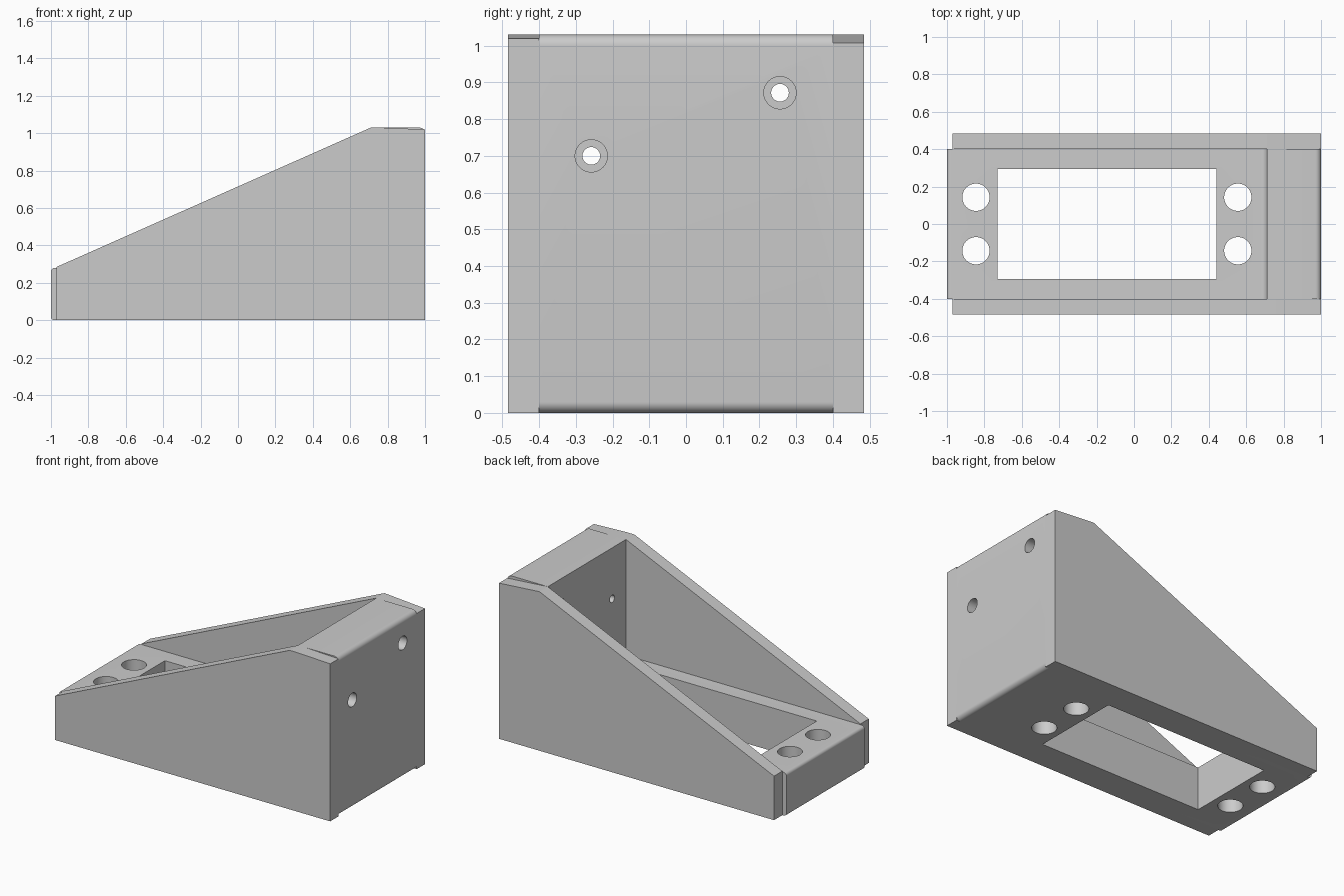
import bpy, bmesh, math
from mathutils import Vector

old = bpy.data.objects.get("Cube")
if old:
    bpy.data.objects.remove(old, do_unlink=True)

grey = bpy.data.materials.new("plain grey")
grey.use_nodes = True
colour = (0.6, 0.6, 0.6, 1)
grey.diffuse_color = colour
grey.node_tree.nodes["Principled BSDF"].inputs["Base Color"].default_value = colour


def extrude_profile(name, profile, y0, y1):
    """Extrude an XZ outline from y0 to y1."""
    bm = bmesh.new()
    face = bm.faces.new([bm.verts.new((x, y0, z)) for x, z in profile])
    out = bmesh.ops.extrude_face_region(bm, geom=[face])
    verts = [v for v in out["geom"] if isinstance(v, bmesh.types.BMVert)]
    bmesh.ops.translate(bm, verts=verts, vec=(0, y1 - y0, 0))
    bmesh.ops.recalc_face_normals(bm, faces=bm.faces)
    mesh = bpy.data.meshes.new(name)
    bm.to_mesh(mesh)
    bm.free()
    mesh.materials.append(grey)
    obj = bpy.data.objects.new(name, mesh)
    bpy.context.collection.objects.link(obj)
    return obj


def rounded(corners, steps=8):
    """Outline with an arc-like fillet at each (x, z, radius) corner."""
    points = []
    for i, (x, z, r) in enumerate(corners):
        p = Vector((x, z))
        if r == 0:
            points.append(p)
            continue
        a = (Vector(corners[i - 1][:2]) - p).normalized() * r
        b = (Vector(corners[(i + 1) % len(corners)][:2]) - p).normalized() * r
        for s in range(steps + 1):
            t = math.pi / 2 * s / steps
            points.append(p + a * (1 - math.sin(t)) + b * (1 - math.cos(t)))
    return points


def cut(target, cutter):
    cutter.hide_render = True
    mod = target.modifiers.new("cut", "BOOLEAN")
    mod.object = cutter
    mod.operation = "DIFFERENCE"
    mod.solver = "EXACT"
    bpy.context.view_layer.objects.active = target
    bpy.ops.object.modifier_apply(modifier=mod.name)
    bpy.data.objects.remove(cutter, do_unlink=True)


def drill(target, centre, radius, depth, along_x=False):
    turn = (0, math.pi / 2, 0) if along_x else (0, 0, 0)
    bpy.ops.mesh.primitive_cylinder_add(vertices=48, radius=radius, depth=depth,
                                        location=centre, rotation=turn)
    cutter = bpy.context.object
    cutter.data.materials.append(grey)
    cut(target, cutter)


# L-shaped core: thick floor and upright wall with eased edges
core = extrude_profile("floor_and_wall", rounded([
    (-1, 0, 0.02), (1, 0, 0.03), (1, 1.03, 0.03),
    (0.71, 1.03, 0), (0.71, 0.28, 0.03), (-1, 0.28, 0.02)]), -0.4, 0.4)

# Floor window and four mounting holes
cut(core, extrude_profile("window_cutter", [
    (-0.73, -0.2), (0.44, -0.2), (0.44, 0.5), (-0.73, 0.5)], -0.295, 0.295))
for x in (-0.845, 0.555):
    for y in (-0.143, 0.143):
        drill(core, (x, y, 0.14), 0.073, 0.5)

# Two counterbored bolt holes through the wall
for y, z in ((-0.258, 0.70), (0.256, 0.872)):
    drill(core, (0.85, y, z), 0.024, 0.6, True)
    drill(core, (1.0, y, z), 0.044, 0.3, True)

# Sloping side plates
for name, side, top, start in (("right_side_plate", -1, 1.02, 0.76),
                               ("left_side_plate", 1, 1.008, 0.71)):
    outline = [(-0.97, 0), (1, 0), (1, top), (start, 1.03), (-0.97, 0.285)]
    if start > 0.71:
        outline.insert(4, (0.71, 1.03))
    extrude_profile(name, outline, side * 0.4, side * 0.485)

# Smooth the fillets and bores, keep the corners sharp
bpy.ops.object.select_all(action="DESELECT")
core.select_set(True)
bpy.context.view_layer.objects.active = core
bpy.ops.object.shade_smooth_by_angle(angle=math.radians(30))
